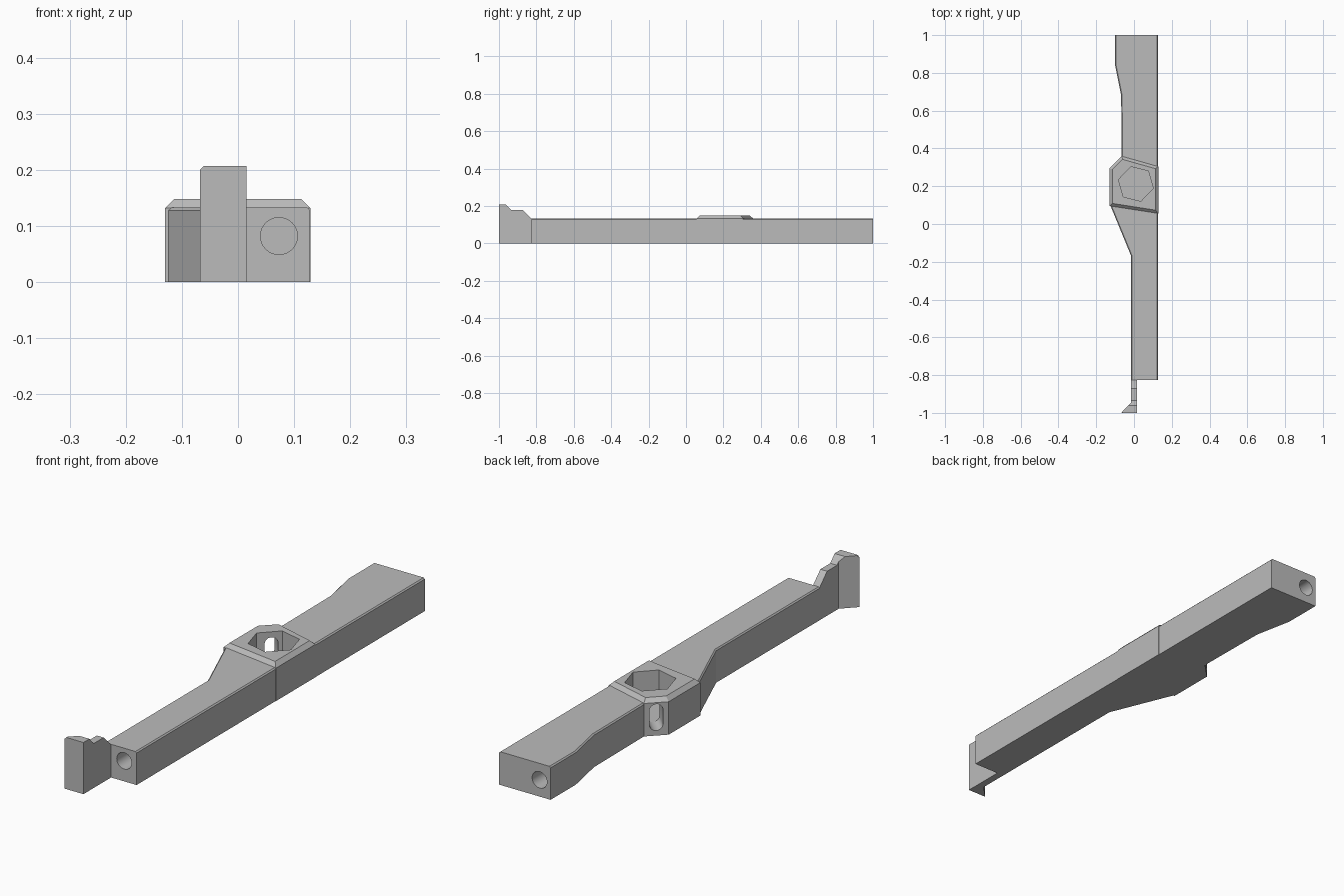
import bpy, bmesh
from math import radians, cos, sin
from mathutils import Matrix, Vector

cube = bpy.data.objects.get("Cube")
if cube:
    bpy.data.objects.remove(cube, do_unlink=True)

grey = bpy.data.materials.new("light_grey")
grey.use_nodes = True
grey.diffuse_color = (0.5, 0.5, 0.5, 1)
grey.node_tree.nodes["Principled BSDF"].inputs["Base Color"].default_value = grey.diffuse_color


def make_object(name, bm):
    bmesh.ops.recalc_face_normals(bm, faces=bm.faces)
    mesh = bpy.data.meshes.new(name)
    bm.to_mesh(mesh)
    bm.free()
    mesh.materials.append(grey)
    obj = bpy.data.objects.new(name, mesh)
    bpy.context.collection.objects.link(obj)
    return obj


def prism(outline, low, high, matrix=Matrix()):
    """Extrude a flat outline along its normal."""
    bm = bmesh.new()
    base = bm.faces.new([bm.verts.new((x, y, low)) for x, y in outline])
    top = bmesh.ops.extrude_face_region(bm, geom=[base])["geom"]
    verts = [v for v in top if isinstance(v, bmesh.types.BMVert)]
    bmesh.ops.translate(bm, verts=verts, vec=(0, 0, high - low))
    bm.transform(matrix)
    return bm


def bevel_top(bm, z, size, test):
    edges = [e for e in bm.edges
             if all(abs(v.co.z - z) < 1e-4 for v in e.verts)
             and test(e.verts[0].co - e.verts[1].co)]
    bmesh.ops.bevel(bm, geom=edges, offset=size, segments=1, affect="EDGES")


def combine(target, other, operation):
    """Apply a boolean and remove the helper."""
    mod = target.modifiers.new(operation, "BOOLEAN")
    mod.operation, mod.object, mod.solver = operation, other, "EXACT"
    graph = bpy.context.evaluated_depsgraph_get()
    result = bpy.data.meshes.new_from_object(target.evaluated_get(graph))
    target.modifiers.clear()
    target.data = result
    bpy.data.objects.remove(other, do_unlink=True)


def circle(radius, sides=32, turn=0, centre=(0, 0)):
    angles = [radians(turn + 360 * i / sides) for i in range(sides)]
    return [(centre[0] + radius * cos(a), centre[1] + radius * sin(a)) for a in angles]


def drill(target, outline, start, direction, depth):
    """Cut an outline inward; its second axis stays upright."""
    inward = Vector(direction).normalized()
    up = Vector((0, 0, 1))
    side = up.cross(inward)
    matrix = Matrix((side, up, inward)).transposed().to_4x4()
    matrix.translation = start
    cutter = make_object("drill_cutter", prism(outline, -0.03, depth, matrix))
    cutter.hide_render = True
    combine(target, cutter, "DIFFERENCE")


# Long rail with softened upper side edges
rail = prism([(-0.015, -0.825), (0.128, -0.825), (0.128, 1), (-0.10, 1),
              (-0.10, 0.84), (-0.068, 0.68), (-0.065, 0.34), (-0.10, 0.25),
              (-0.128, 0.105), (-0.015, -0.17)], 0, 0.133)
bevel_top(rail, 0.133, 0.005, lambda d: abs(d.y) > abs(d.x))
body = make_object("rail_body", rail)

# Raised clamp boss across the rail
boss = prism([(-0.13, 0.095), (0.129, 0.055), (0.129, 0.305), (-0.065, 0.36),
              (-0.13, 0.295)], 0, 0.148)
bevel_top(boss, 0.148, 0.016, lambda d: True)
combine(body, make_object("clamp_boss", boss), "UNION")

# Thin end hook with a wedge foot and stepped top
hook = make_object("end_hook", prism([(-0.068, -1), (0.015, -1), (0.015, -0.8),
                                      (-0.015, -0.8), (-0.015, -0.945)], 0, 0.207))
step = [(-0.962, 0.22), (-0.962, 0.207), (-0.935, 0.178), (-0.872, 0.178),
        (-0.827, 0.133), (-0.82, 0.12), (-0.7, 0.12), (-0.7, 0.22)]
along_x = Matrix(((0, 0, 1, 0), (1, 0, 0, 0), (0, 1, 0, 0), (0, 0, 0, 1)))
along_y = Matrix(((1, 0, 0, 0), (0, 0, 1, 0), (0, 1, 0, 0), (0, 0, 0, 1)))
corner = [(-0.08, 0.188), (-0.05, 0.218), (-0.08, 0.218)]
for cutter in (prism(step, -0.2, 0.2, along_x), prism(corner, -1.1, -0.9, along_y)):
    helper = make_object("hook_cutter", cutter)
    helper.hide_render = True
    combine(hook, helper, "DIFFERENCE")
drill(hook, circle(0.022), (-0.1, -0.975, 0.168), (1, 0, 0), 0.2)
combine(body, hook, "UNION")

# Hexagonal pocket and the slot leading into it
pocket = make_object("pocket_cutter", prism(circle(0.095, 6, 106, (0.01, 0.212)), 0.02, 0.2))
pocket.hide_render = True
combine(body, pocket, "DIFFERENCE")
slot = [(x, y + (0.028 if y > 0 else -0.028)) for x, y in circle(0.025, 32, 5.6)]
drill(body, slot, (-0.0975, 0.3275, 0.073), (1, -1, 0), 0.12)

# Blind holes in both ends and in the side
drill(body, circle(0.033), (0.073, -0.825, 0.082), (0, 1, 0), 0.12)
drill(body, circle(0.033), (-0.051, 1, 0.067), (0, -1, 0), 0.12)
drill(body, circle(0.026), (-0.015, -0.42, 0.085), (1, 0, 0), 0.06)
drill(body, circle(0.026), (-0.015, -0.915, 0.085), (1, 0, 0), 0.02)

# Crisp edges with smooth bores
bpy.ops.object.select_all(action="DESELECT")
body.select_set(True)
bpy.context.view_layer.objects.active = body
bpy.ops.object.shade_smooth_by_angle(angle=radians(20))
